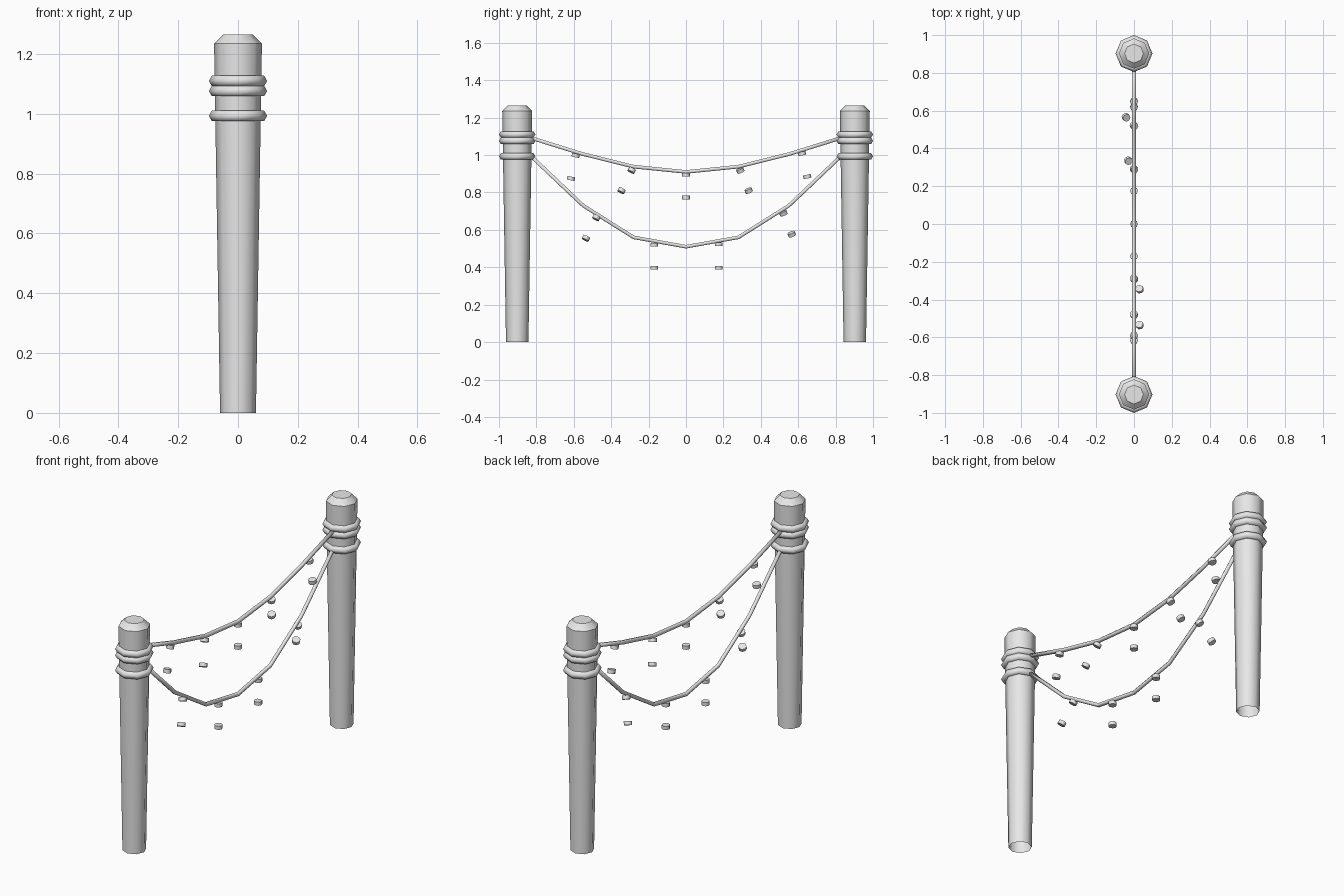
import bpy, bmesh
from math import sin, cos, pi, tau
from mathutils import Vector, Matrix

cube = bpy.data.objects.get("Cube")
if cube:
    bpy.data.objects.remove(cube, do_unlink=True)

grey = bpy.data.materials.new("plain_grey")
grey.use_nodes = True
grey.diffuse_color = (0.8, 0.8, 0.8, 1)
grey.node_tree.nodes["Principled BSDF"].inputs["Base Color"].default_value = (0.8, 0.8, 0.8, 1)


def finish(name, bm, matrix=Matrix()):
    bmesh.ops.recalc_face_normals(bm, faces=bm.faces)
    for f in bm.faces:
        f.smooth = True
    mesh = bpy.data.meshes.new(name)
    bm.to_mesh(mesh)
    bm.free()
    mesh.materials.append(grey)
    obj = bpy.data.objects.new(name, mesh)
    obj.matrix_world = matrix
    bpy.context.collection.objects.link(obj)
    return obj


def loft(bm, rings, loop=False):
    """Bridge successive closed rings of points with quads."""
    vs = [[bm.verts.new(p) for p in ring] for ring in rings]
    pairs = list(zip(vs, vs[1:])) + ([(vs[-1], vs[0])] if loop else [])
    for a, b in pairs:
        for i in range(len(a)):
            j = (i + 1) % len(a)
            bm.faces.new((a[i], a[j], b[j], b[i]))
    return vs


def circle(r, z, sides=8):
    return [(r * cos(tau * i / sides), r * sin(tau * i / sides), z) for i in range(sides)]


def turned(name, profile, matrix, cap_bottom=True):
    """Eight-sided turned solid with crisp rims."""
    bm = bmesh.new()
    vs = loft(bm, [circle(r, z) for r, z in profile])
    bm.faces.new(vs[-1])
    if cap_bottom:
        bm.faces.new(vs[0])
    for e in bm.edges:
        if abs(e.verts[0].co.z - e.verts[1].co.z) < 1e-5:
            e.smooth = False
    return finish(name, bm, matrix)


def binding(name, matrix):
    """Rope wrap around a post, hexagonal in section."""
    bm = bmesh.new()
    loft(bm, [circle(0.0775 + 0.02 * cos(k * pi / 3), 0.02 * sin(k * pi / 3))
              for k in range(6)], loop=True)
    return finish(name, bm, matrix)


def rope(name, half, radius=0.011, sides=6):
    """Sagging rope in the x = 0 plane, mirrored about y = 0."""
    path = [Vector((0, -y, z)) for y, z in half] + [Vector((0, y, z)) for y, z in half[-2::-1]]
    bm = bmesh.new()
    rings = []
    for i, p in enumerate(path):
        t = (path[min(i + 1, len(path) - 1)] - path[max(i - 1, 0)]).normalized()
        up = t.cross(Vector((1, 0, 0)))
        rings.append([p + radius * (Vector((cos(a), 0, 0)) + up * sin(a))
                      for a in (tau * k / sides for k in range(sides))])
    vs = loft(bm, rings)
    bm.faces.new(vs[0])
    bm.faces.new(vs[-1])
    return finish(name, bm)


# Posts with their rope bindings
post_profile = [(0.06, 0), (0.08, 1.235), (0.05, 1.265)]
for side, y in (("front", -0.9025), ("back", 0.9025)):
    turned(side + "_post", post_profile, Matrix.Translation((0, y, 0)), cap_bottom=False)
    for level, z in (("top", 1.11), ("middle", 1.076), ("lower", 0.993)):
        binding(f"{side}_{level}_binding", Matrix.Translation((0, y, z)))

# Hanging ropes
rope("upper_rope", [(0.84, 1.095), (0.55, 1.005), (0.28, 0.938), (0, 0.91)])
rope("lower_rope", [(0.84, 1.005), (0.55, 0.73), (0.28, 0.56), (0, 0.51)])

# Beads in pairs: one under the rope (y, z), one hanging below it (x, y, z)
pairs = [
    ((-0.59, 0.998), (0, -0.615, 0.875)),
    ((-0.29, 0.918), (0.03, -0.345, 0.81)),
    ((0, 0.895), (0, 0, 0.773)),
    ((0.29, 0.918), (-0.03, 0.335, 0.81)),
    ((0.62, 1.008), (0, 0.648, 0.885)),
    ((-0.48, 0.665), (0.03, -0.535, 0.555)),
    ((-0.17, 0.52), (0, -0.17, 0.397)),
    ((0.175, 0.523), (0, 0.175, 0.398)),
    ((0.52, 0.69), (-0.042, 0.565, 0.577)),
]
bead_profile = [(0.021, -0.01), (0.021, 0.01)]
for n, (upper, lower) in enumerate(pairs, 1):
    top, low = Vector((0, *upper)), Vector(lower)
    turn = (top - low).to_track_quat("Z", "Y").to_matrix().to_4x4()
    turned(f"rope_bead_{n}", bead_profile, Matrix.Translation(top) @ turn)
    turned(f"hanging_bead_{n}", bead_profile, Matrix.Translation(low) @ turn)
